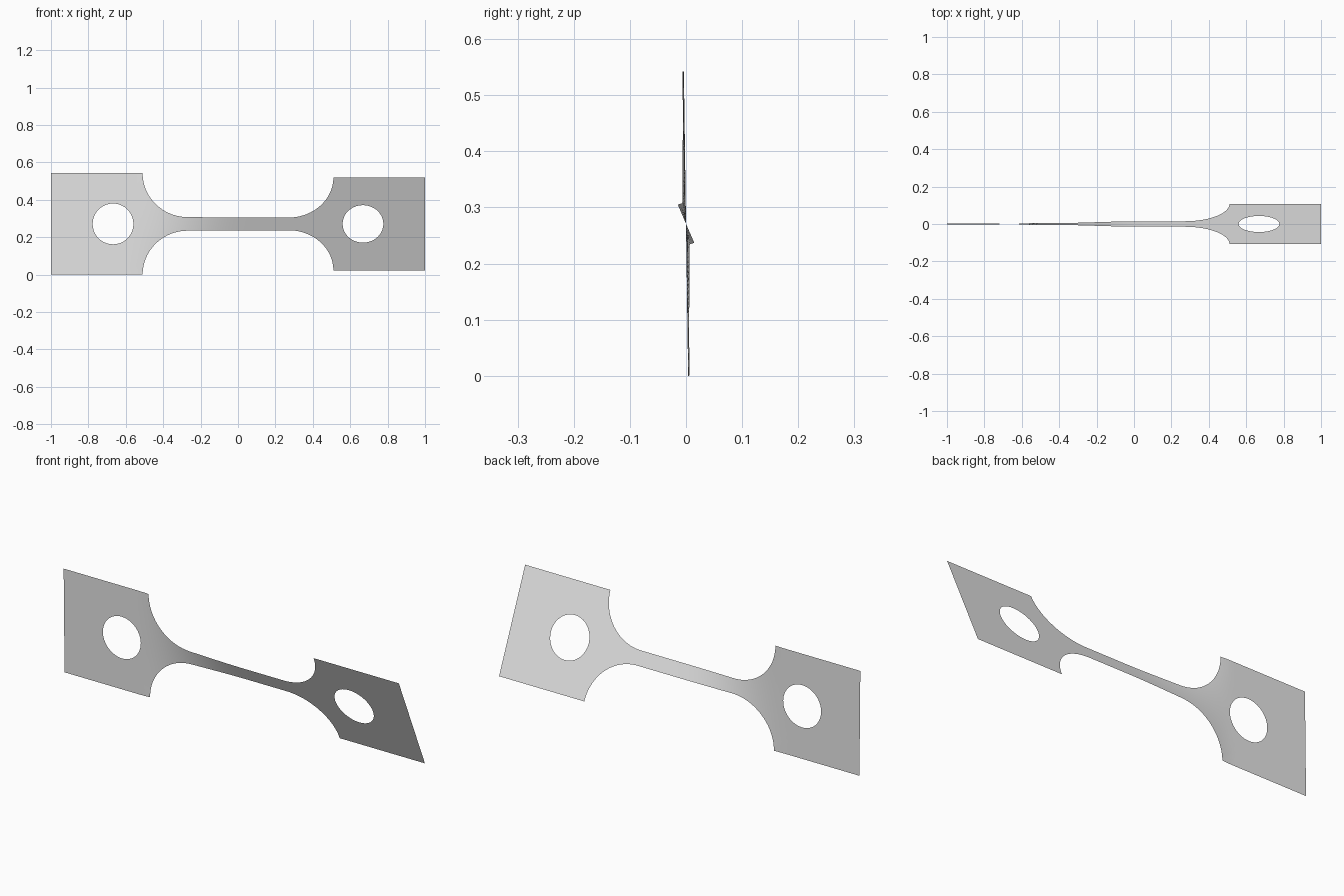
import bpy, bmesh
from math import sin, cos, pi, radians
from mathutils import Vector

cube = bpy.data.objects.get("Cube")
if cube:
    bpy.data.objects.remove(cube, do_unlink=True)

HALF = 0.271        # half height of the grips, also the height of the twist axis
NECK = 0.037        # half height of the neck
GRIP_IN, GRIP_OUT = 0.51, 1.0
FILLET = 0.27       # where the fillets meet the straight neck
HOLE_X, HOLE_R = 0.668, 0.109
ROWS = 16

metal = bpy.data.materials.new("light grey metal")
metal.use_nodes = True
grey = (0.8, 0.8, 0.8, 1)
metal.diffuse_color = grey
metal.node_tree.nodes["Principled BSDF"].inputs["Base Color"].default_value = grey


def twisted(x, s):
    """Place a flat sheet point after the twist about the long axis."""
    t = min(max((x + 0.57) / 0.62, 0), 1)
    angle = radians(0.8 + 22.5 * t * t * (3 - 2 * t))
    return Vector((x, -s * sin(angle), HALF + s * cos(angle)))


def add_grid(bm, lines, flip=False):
    """Skin a list of equal point rows with quads."""
    rows = [[bm.verts.new(twisted(*p)) for p in line] for line in lines]
    for a, b in zip(rows, rows[1:]):
        for i in range(len(a) - 1):
            quad = (a[i], b[i], b[i + 1], a[i + 1])
            bm.faces.new(quad[::-1] if flip else quad)


def grip_lines(side):
    """Rings running from the square outline in to the round hole."""
    corners = [Vector(c) for c in ((GRIP_IN, -HALF), (GRIP_OUT, -HALF),
                                   (GRIP_OUT, HALF), (GRIP_IN, HALF))]
    outline = []
    for a, b in zip(corners, corners[1:] + corners[:1]):
        outline += [a.lerp(b, i / ROWS) for i in range(ROWS)]
    outline.append(corners[0])
    centre = Vector((HOLE_X, 0))
    rings = []
    for k in range(5):
        ring = [p.lerp(centre + (p - centre).normalized() * HOLE_R, k / 4) for p in outline]
        rings.append([(side * p.x, p.y) for p in ring])
    return rings


# Neck stations: fillet, straight gauge length, mirrored fillet
fillet = []
for i in range(25):
    a = pi / 2 * i / 24
    fillet.append((FILLET + (GRIP_IN - FILLET) * cos(a), HALF - (HALF - NECK) * sin(a)))
straight = [(FILLET * (i / 12 - 1), NECK) for i in range(1, 24)]
stations = [(-x, h) for x, h in fillet] + straight + fillet[::-1]
neck_lines = [[(x, h * (2 * j / ROWS - 1)) for j in range(ROWS + 1)] for x, h in stations]

# One continuous thin sheet: two grips joined by the twisted neck
bm = bmesh.new()
add_grid(bm, neck_lines)
add_grid(bm, grip_lines(1), flip=True)
add_grid(bm, grip_lines(-1))
bmesh.ops.remove_doubles(bm, verts=bm.verts, dist=0.0001)
bm.normal_update()
if sum(f.normal.y * f.calc_area() for f in bm.faces) > 0:
    bmesh.ops.reverse_faces(bm, faces=bm.faces)
mesh = bpy.data.meshes.new("twisted_test_strip")
bm.to_mesh(mesh)
bm.free()
mesh.materials.append(metal)
strip = bpy.data.objects.new("twisted_test_strip", mesh)
bpy.context.collection.objects.link(strip)
bpy.context.view_layer.objects.active = strip
strip.select_set(True)
bpy.ops.object.shade_smooth_by_angle()
